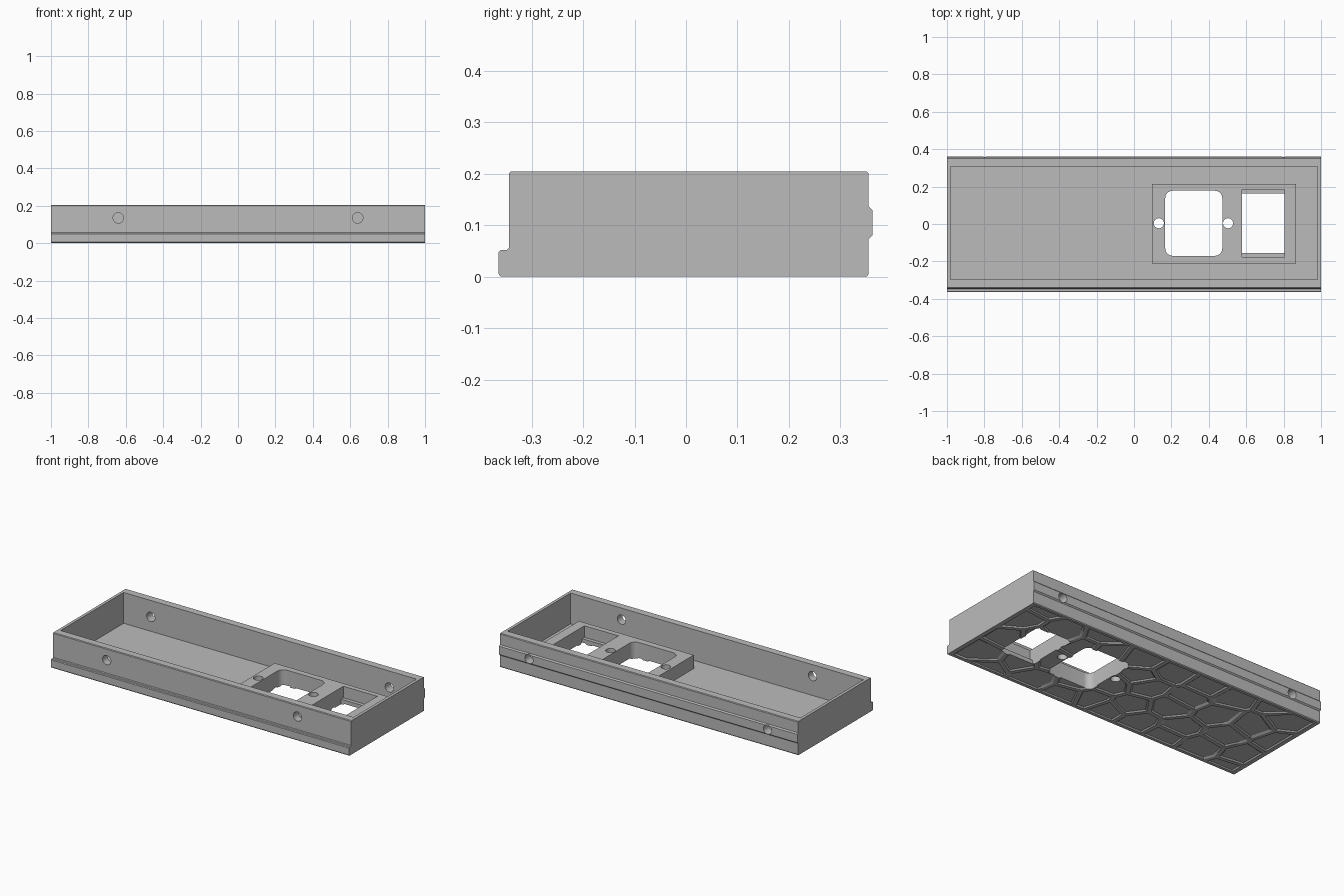
import bpy, bmesh, math, random
from mathutils import Vector

if "Cube" in bpy.data.objects:
    bpy.data.objects.remove(bpy.data.objects["Cube"], do_unlink=True)

grey = bpy.data.materials.new("plain grey")
grey.use_nodes = True
grey.diffuse_color = (0.5, 0.5, 0.5, 1)
grey.node_tree.nodes["Principled BSDF"].inputs["Base Color"].default_value = (0.5, 0.5, 0.5, 1)


def finish(bm, name):
    bmesh.ops.recalc_face_normals(bm, faces=bm.faces)
    mesh = bpy.data.meshes.new(name)
    bm.to_mesh(mesh)
    bm.free()
    mesh.materials.append(grey)
    ob = bpy.data.objects.new(name, mesh)
    bpy.context.collection.objects.link(ob)
    return ob


def loft(bm, lower, upper):
    """Closed solid between two matching rings of points."""
    a = [bm.verts.new(p) for p in lower]
    b = [bm.verts.new(p) for p in upper]
    bm.faces.new(a[::-1])
    bm.faces.new(b)
    for i in range(len(a)):
        j = (i + 1) % len(a)
        bm.faces.new((a[i], a[j], b[j], b[i]))


def prism(name, ring, z0, z1):
    bm = bmesh.new()
    loft(bm, [(x, y, z0) for x, y in ring], [(x, y, z1) for x, y in ring])
    return finish(bm, name)


def rect(x0, x1, y0, y1, r=0.0, steps=8):
    if not r:
        return [(x0, y0), (x1, y0), (x1, y1), (x0, y1)]
    centres = [(x1 - r, y1 - r), (x0 + r, y1 - r), (x0 + r, y0 + r), (x1 - r, y0 + r)]
    return [(cx + r * math.cos((q + k / steps) * math.pi / 2),
             cy + r * math.sin((q + k / steps) * math.pi / 2))
            for q, (cx, cy) in enumerate(centres) for k in range(steps + 1)]


def circle(cx, cy, r, n=32):
    return [(cx + r * math.cos(math.tau * i / n), cy + r * math.sin(math.tau * i / n))
            for i in range(n)]


def subtract(target, cutter):
    mod = target.modifiers.new("cut", 'BOOLEAN')
    mod.operation = 'DIFFERENCE'
    mod.solver = 'EXACT'
    mod.object = cutter
    cutter.hide_render = True
    depsgraph = bpy.context.evaluated_depsgraph_get()
    mesh = bpy.data.meshes.new_from_object(target.evaluated_get(depsgraph))
    target.modifiers.clear()
    target.data = mesh


def clip(poly, point, normal):
    """Keep the part of a polygon behind a line."""
    out = []
    for i, p in enumerate(poly):
        q = poly[(i + 1) % len(poly)]
        dp, dq = (p - point).dot(normal), (q - point).dot(normal)
        if dp <= 0:
            out.append(p)
        if dp * dq < 0:
            out.append(p.lerp(q, dp / (dp - dq)))
    return out


# Tray body: side profile with front ledge and rear ridge, run along x
profile = [(-.36, 0), (-.364, .005), (-.364, .048), (-.36, .052), (-.348, .052),
           (-.344, .056), (-.344, .201), (-.34, .205), (.351, .205), (.355, .201),
           (.355, .137), (.362, .13), (.362, .08), (.355, .073), (.355, .005), (.351, 0)]
bm = bmesh.new()
loft(bm, [(-1, y, z) for y, z in profile], [(1, y, z) for y, z in profile])
tray = finish(bm, "tray")
cutters = [prism("cavity_cutter", rect(-.982, .982, -.297, .307), .018, .4)]

# Side wall holes
for name, y, z, spread in (("front_hole_cutter", -.33, .135, .64), ("rear_hole_cutter", .34, .105, .8)):
    for side in (-1, 1):
        bm = bmesh.new()
        ring = circle(side * spread, z, .028)
        loft(bm, [(u, y - .07, v) for u, v in ring], [(u, y + .07, v) for u, v in ring])
        cutters.append(finish(bm, name))

# Underside pockets: irregular cells with narrow ribs between
random.seed(4)
cols, rows = 10, 4
seeds = []
for i in range(cols):
    for j in range(rows):
        shift = .25 if i % 2 else -.25
        seeds.append(Vector((-1 + 2 * (i + .5 + random.uniform(-.35, .35)) / cols,
                             -.36 + .72 * (j + .5 + shift + random.uniform(-.3, .3)) / rows)))
bm = bmesh.new()
for s in seeds:
    cell = [Vector(p) for p in rect(-.975, .975, -.342, .335)]
    for o in seeds:
        if o is not s and len(cell) > 2:
            n = (o - s).normalized()
            cell = clip(cell, (s + o) / 2 - n * .011, n)
    if len(cell) > 2:
        mid = sum(cell, Vector((0, 0))) / len(cell)
        inner = [mid + (p - mid) * .9 for p in cell]
        loft(bm, [(*p, -.001) for p in cell], [(*p, .007) for p in inner])
cutters.append(finish(bm, "pocket_cutter"))
for c in cutters:
    subtract(tray, c)

# Raised mounting block on the floor
block = prism("mounting_block", rect(.095, .865, -.21, .215), .012, .1)

# Openings through block and floor
openings = [prism("socket_cutter", rect(.167, .472, -.17, .178, .04), -.1, .3),
            prism("switch_cutter", rect(.577, .805, -.155, .163), -.1, .3),
            prism("switch_recess_cutter", rect(.577, .805, -.177, .185), .03, .3)]
openings += [prism("screw_hole_cutter", circle(x, .004, .027), -.1, .3) for x in (.133, .503)]
for c in openings:
    for part in (tray, block):
        subtract(part, c)

for c in cutters + openings:
    bpy.data.objects.remove(c, do_unlink=True)

for part in (tray, block):
    bpy.ops.object.select_all(action='DESELECT')
    part.select_set(True)
    bpy.context.view_layer.objects.active = part
    bpy.ops.object.shade_smooth_by_angle(angle=math.radians(30))
